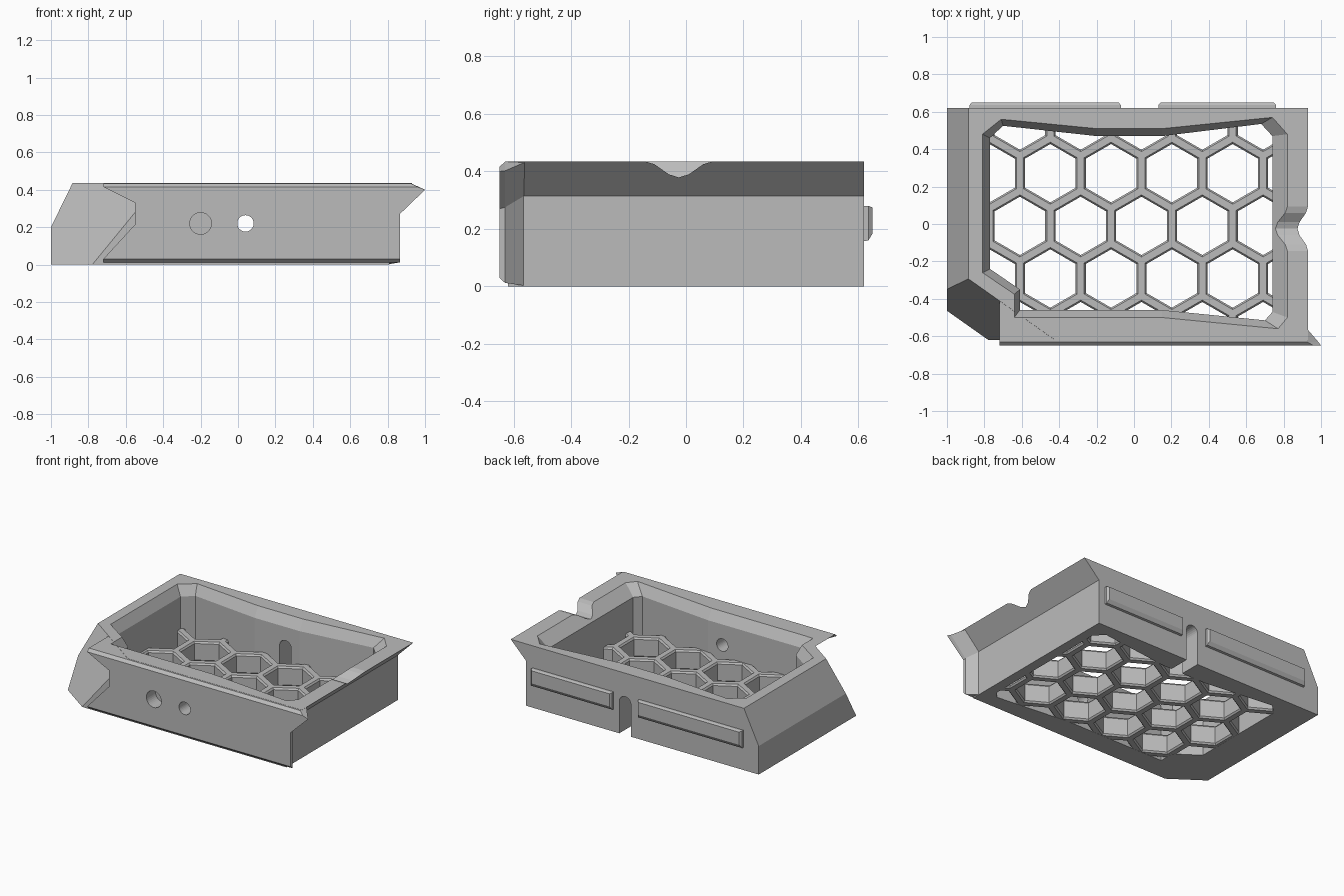
import bpy, bmesh, math
from mathutils import Vector

cube = bpy.data.objects.get("Cube")
if cube:
    bpy.data.objects.remove(cube, do_unlink=True)

grey = bpy.data.materials.new("plain_grey")
grey.use_nodes = True
colour = (0.5, 0.5, 0.5, 1)
grey.diffuse_color = colour
grey.node_tree.nodes["Principled BSDF"].inputs["Base Color"].default_value = colour


def loft_into(bm, rings):
    """Join matching rings of points into a closed solid."""
    vs = [[bm.verts.new(p) for p in r] for r in rings]
    n = len(vs[0])
    for a, b in zip(vs, vs[1:]):
        for i in range(n):
            j = (i + 1) % n
            bm.faces.new((a[i], a[j], b[j], b[i]))
    bm.faces.new(vs[0][::-1])
    bm.faces.new(vs[-1])


def finish(name, bm):
    bmesh.ops.recalc_face_normals(bm, faces=bm.faces)
    mesh = bpy.data.meshes.new(name)
    bm.to_mesh(mesh)
    bm.free()
    mesh.materials.append(grey)
    ob = bpy.data.objects.new(name, mesh)
    bpy.context.collection.objects.link(ob)
    return ob


def solid(name, rings):
    bm = bmesh.new()
    loft_into(bm, rings)
    return finish(name, bm)


def along_y(profile, y):
    return [(x, y, z) for x, z in profile]


def along_z(outline, z):
    return [(x, y, z) for x, y in outline]


def boolean(target, tool, operation):
    """Apply a boolean and discard the tool."""
    mod = target.modifiers.new("bool", "BOOLEAN")
    mod.operation, mod.object, mod.solver = operation, tool, "EXACT"
    bpy.context.view_layer.update()
    graph = bpy.context.evaluated_depsgraph_get()
    mesh = bpy.data.meshes.new_from_object(target.evaluated_get(graph))
    target.modifiers.remove(mod)
    target.data = mesh
    bpy.data.objects.remove(tool, do_unlink=True)


def circle(cx, cz, r, n=32):
    return [(cx + r * math.cos(math.tau * i / n), cz + r * math.sin(math.tau * i / n))
            for i in range(n)]


# Tray body: sloped left side, flared right side, slanted front left corner
section = [(-1, 0), (-1, .2), (-.885, .435), (.93, .435), (.81, .315), (.81, 0)]
bm = bmesh.new()
loft_into(bm, [along_y(section, -.62), along_y(section, .62)])
a, b, c = Vector((-.89, -.29, .435)), Vector((-.72, -.41, .435)), Vector((-.72, -.65, .02))
normal = (b - a).cross(c - a)
if normal.y > 0:
    normal.negate()
cut = bmesh.ops.bisect_plane(bm, geom=bm.verts[:] + bm.edges[:] + bm.faces[:],
                             plane_co=a, plane_no=normal, clear_outer=True)
edges = [e for e in cut["geom_cut"] if isinstance(e, bmesh.types.BMEdge)]
bmesh.ops.contextual_create(bm, geom=edges)
tray = finish("tray_body", bm)


# Front panel: undercut left end, hooked lip on the right
def panel_ring(y, low, high, wall, wall_z, tip, tip_z, top):
    return along_y([(-.72, high), (-.55, .33), (-.55, .215), (-.72, low), (wall, low),
                    (wall, wall_z), (tip, tip_z), (top, high)], y)


panel = solid("front_panel", [
    panel_ring(-.65, .03, .415, .865, .27, 1, .4, .96),
    panel_ring(-.63, .012, .434, .865, .275, .985, .402, .925),
    panel_ring(-.56, .002, .434, .805, .317, .925, .432, .922),
    panel_ring(-.41, .002, .434, .805, .317, .925, .432, .922)])
boolean(tray, panel, "UNION")

# Interior with a chamfered rim
inner = [(-.77, -.24), (-.61, -.35), (-.61, -.46), (.15, -.46), (.7, -.515), (.74, -.47),
         (.74, .47), (.68, .535), (.15, .47), (-.2, .47), (-.7, .525), (-.77, .46)]
rim = [(-.81, -.26), (-.64, -.375), (-.64, -.5), (.15, -.5), (.77, -.56), (.82, -.5),
       (.82, .48), (.74, .57), (.15, .51), (-.2, .51), (-.71, .56), (-.81, .48)]
cavity = solid("cavity", [along_z(inner, -.1), along_z(inner, .365),
                          along_z(rim, .435), along_z(rim, .6)])
boolean(tray, cavity, "DIFFERENCE")

# Finger notch in the right rim
dip = [(-.15, .437), (-.11, .425), (-.06, .39), (-.025, .379), (.01, .39), (.06, .425),
       (.1, .437), (.1, .6), (-.15, .6)]
notch = solid("notch", [[(x, y, z) for y, z in dip] for x in (.66, 1.1)])
boolean(tray, notch, "DIFFERENCE")

# Front holes (one blind, one through) and the slot in the back wall
blind = circle(-.2, .22, .058)
boolean(tray, solid("blind_hole", [along_y(blind, -.8), along_y(blind, -.55)]), "DIFFERENCE")
through = circle(.04, .22, .044)
boolean(tray, solid("through_hole", [along_y(through, -.8), along_y(through, -.3)]), "DIFFERENCE")
arch = [(.04 + .045 * math.cos(math.pi * i / 12), .225 + .045 * math.sin(math.pi * i / 12))
        for i in range(13)] + [(-.005, -.1), (.085, -.1)]
boolean(tray, solid("slot", [along_y(arch, .3), along_y(arch, .8)]), "DIFFERENCE")

# Honeycomb floor
GRATE_TOP, PITCH = .14, .325
floor = solid("honeycomb_floor", [along_z([(x * 1.004, y * 1.004) for x, y in inner], z)
                                  for z in (.001, GRATE_TOP)])
bm = bmesh.new()


def hexagon(cx, cy, r, z):
    return [(cx + r * math.sin(math.pi * i / 3), cy + r * math.cos(math.pi * i / 3), z)
            for i in range(6)]


for row in range(-2, 3):
    for col in range(-3, 4):
        cx = .04 + PITCH * (col + .5 * (row % 2))
        cy = -.01 + row * PITCH * math.sqrt(3) / 2
        loft_into(bm, [hexagon(cx, cy, r, z) for r, z in
                       ((.166, -.02), (.166, .001), (.156, .012), (.156, GRATE_TOP - .012),
                        (.166, GRATE_TOP), (.166, .2))])
boolean(floor, finish("hex_cells", bm), "DIFFERENCE")

# Raised rails on the back
for name, x0, x1 in (("long_back_rail", -.88, -.07), ("short_back_rail", .13, .76)):
    rings = []
    for y, d, low in ((.61, 0, .155), (.635, 0, .16), (.65, .012, .185)):
        rings.append(along_y([(x0 + d, low), (x1 - d, low), (x1 - d, .28 - d * .5),
                              (x0 + d, .28 - d * .5)], y))
    solid(name, rings)
